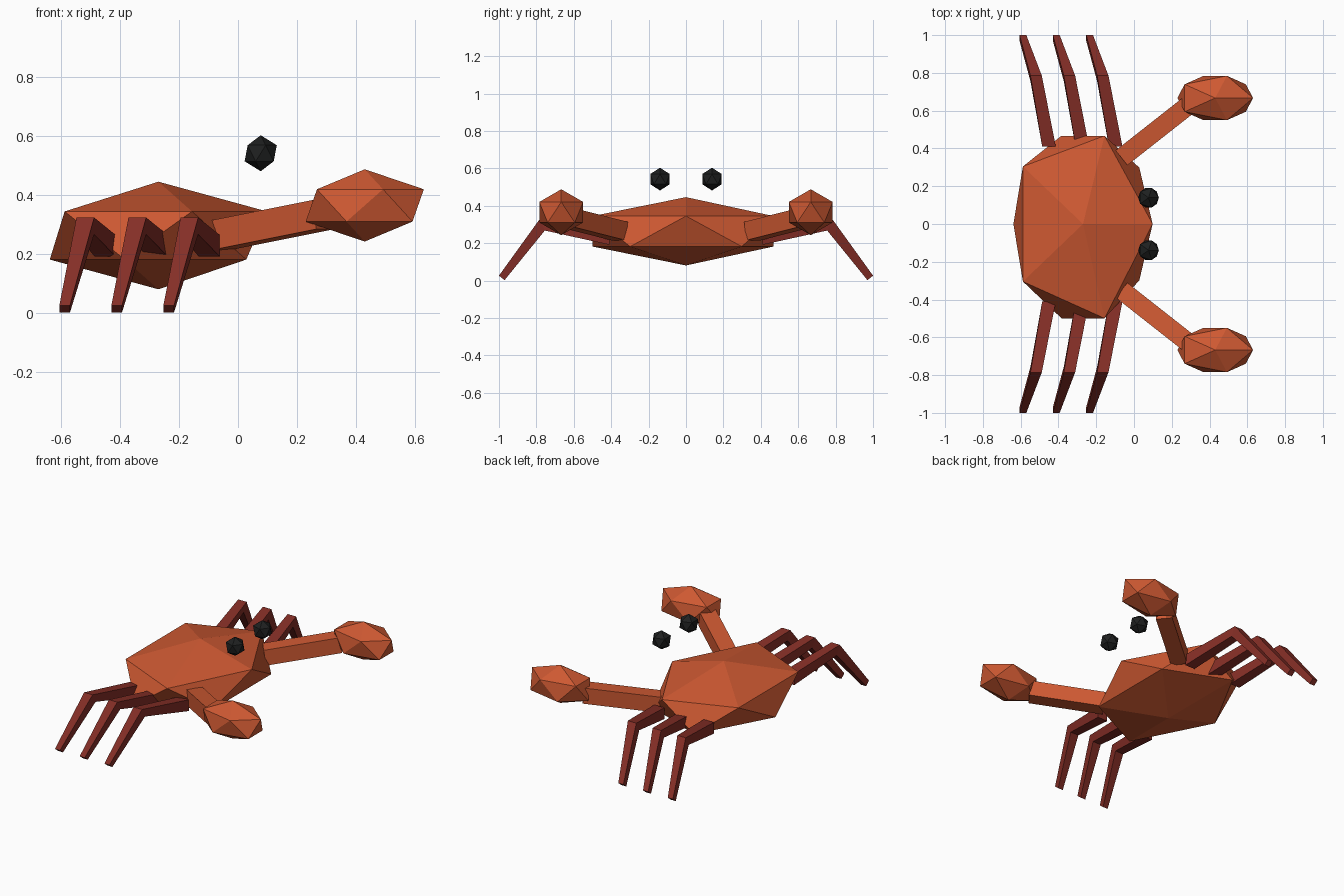
import bpy
import bmesh
from mathutils import Vector

cube = bpy.data.objects.get("Cube")
if cube:
    bpy.data.objects.remove(cube, do_unlink=True)


def material(name, rgb):
    mat = bpy.data.materials.new(name)
    mat.use_nodes = True
    mat.diffuse_color = (*rgb, 1)
    mat.node_tree.nodes["Principled BSDF"].inputs["Base Color"].default_value = (*rgb, 1)
    return mat


shell = material("orange shell", (0.62, 0.1, 0.032))
dark_red = material("dark red leg", (0.24, 0.028, 0.02))
black = material("black eye", (0.013, 0.014, 0.014))


def add_object(name, bm, mat):
    bmesh.ops.recalc_face_normals(bm, faces=bm.faces)
    mesh = bpy.data.meshes.new(name)
    bm.to_mesh(mesh)
    bm.free()
    mesh.materials.append(mat)
    obj = bpy.data.objects.new(name, mesh)
    bpy.context.collection.objects.link(obj)
    return obj


def gem(name, centre, radii, mat):
    """Faceted twenty-sided stone shape."""
    bm = bmesh.new()
    bmesh.ops.create_icosphere(bm, subdivisions=1, radius=1)
    for v in bm.verts:
        v.co = Vector(c + r * p for c, r, p in zip(centre, radii, v.co))
    return add_object(name, bm, mat)


def loft(name, sections, mat):
    """Closed limb through four-cornered sections."""
    bm = bmesh.new()
    rings = [[bm.verts.new(p) for p in s] for s in sections]
    for a, b in zip(rings, rings[1:]):
        for i in range(4):
            j = (i + 1) % 4
            bm.faces.new((a[i], a[j], b[j], b[i]))
    bm.faces.new(rings[0])
    bm.faces.new(rings[-1])
    return add_object(name, bm, mat)


def beam(name, start, end, width, height, mat):
    """Straight box limb between two points."""
    start, end = Vector(start), Vector(end)
    along = (end - start).normalized()
    side = along.cross(Vector((0, 0, 1))).normalized() * width / 2
    up = side.cross(along).normalized() * height / 2
    ends = [[p + side + up, p - side + up, p - side - up, p + side - up] for p in (start, end)]
    return loft(name, ends, mat)


# Body, with slightly uneven rear and side corners
body = gem("body", (-0.27, 0, 0.264), (0.412, 0.568, 0.1825), shell)
for v in body.data.vertices:
    if v.co.x < -0.5 and abs(v.co.y) > 0.2:
        v.co.x -= 0.02
        v.co.y *= 1.02
    elif abs(v.co.y) > 0.4:
        v.co.y -= 0.016

# Leg sections: centre x, half width, outer (y, z), inner (y, z)
leg_shape = [
    (-0.45, 0.036, (0.41, 0.265), (0.41, 0.192)),
    (-0.518, 0.030, (0.785, 0.325), (0.755, 0.268)),
    (-0.588, 0.018, (1.0, 0.027), (0.97, 0.003)),
]

for side, label in ((1, "left"), (-1, "right")):
    # Claw, arm and eye
    gem(f"{label}_claw", (0.43, side * 0.667, 0.366), (0.224, 0.138, 0.1225), shell)
    beam(f"{label}_arm", (-0.06, side * 0.355, 0.265), (0.29, side * 0.63, 0.335),
         0.1, 0.1, shell)
    gem(f"{label}_eye", (0.077, side * 0.139, 0.543), (0.061,) * 3, black)

    # Three bent legs
    for i, place in enumerate(("rear", "middle", "front")):
        sections = []
        for x, half, outer, inner in leg_shape:
            x += i * 0.1765
            sections.append([(x + dx, side * y, z) for dx, (y, z) in
                             ((-half, outer), (half, outer), (half, inner), (-half, inner))])
        loft(f"{label}_{place}_leg", sections, dark_red)
